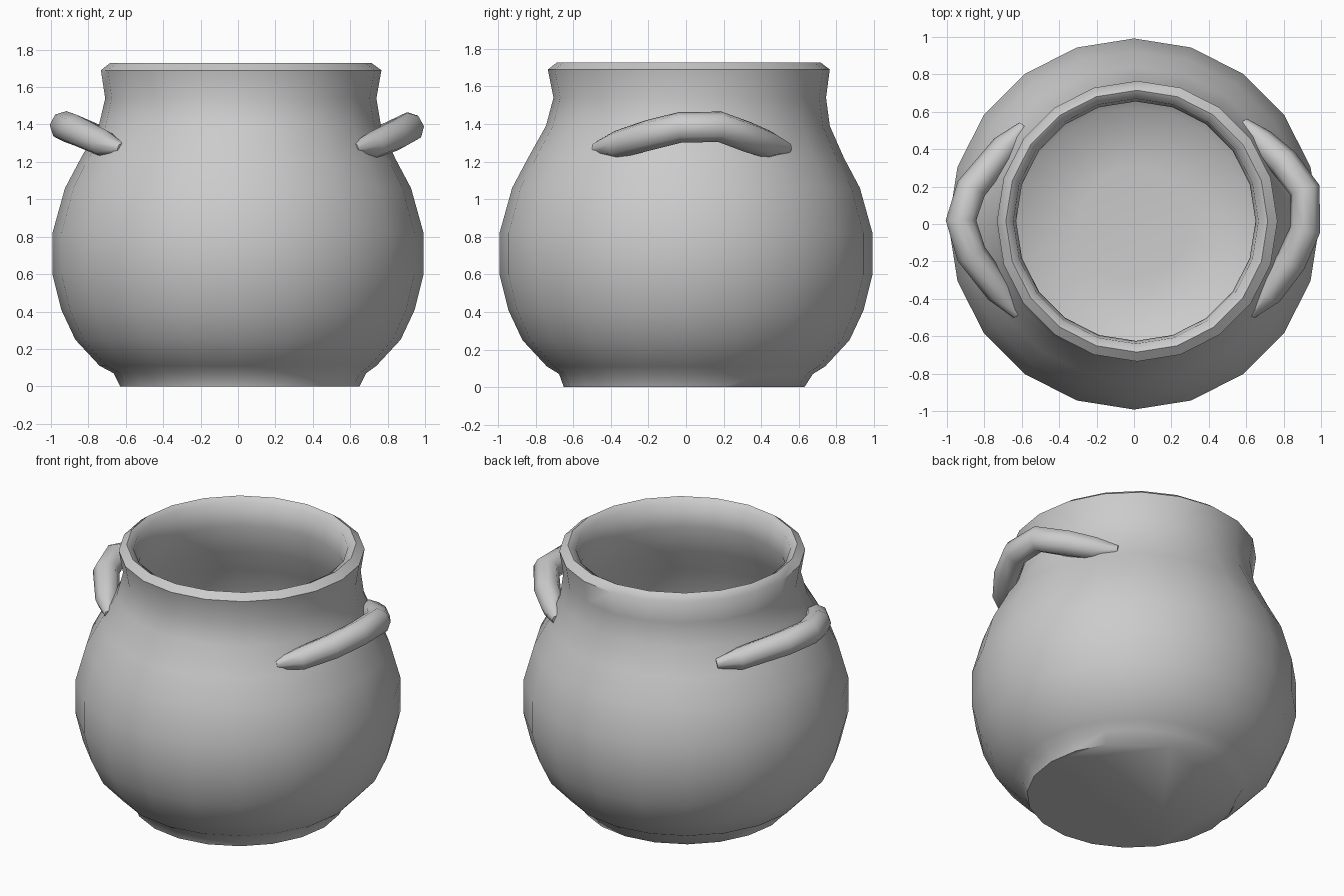
import bpy, bmesh
from math import sin, cos, pi, radians

if "Cube" in bpy.data.objects:
    bpy.data.objects.remove(bpy.data.objects["Cube"])

SIDES = 20


def smooth(obj, angle=60):
    bpy.ops.object.select_all(action='DESELECT')
    obj.select_set(True)
    bpy.context.view_layer.objects.active = obj
    bpy.ops.object.shade_smooth_by_angle(angle=radians(angle))


def lathe(name, profile):
    """Spin (radius, z, x offset, y offset) rings into a closed shell."""
    bm = bmesh.new()
    rings = []
    for r, z, ox, oy in profile:
        rings.append([bm.verts.new((ox + r * cos(2 * pi * i / SIDES),
                                    oy + r * sin(2 * pi * i / SIDES), z))
                      for i in range(SIDES)])
    for a, b in zip(rings, rings[1:]):
        for i in range(SIDES):
            j = (i + 1) % SIDES
            bm.faces.new((a[i], a[j], b[j], b[i]))
    bm.faces.new(rings[0][::-1])
    bm.faces.new(rings[-1])
    bmesh.ops.recalc_face_normals(bm, faces=bm.faces)
    mesh = bpy.data.meshes.new(name)
    bm.to_mesh(mesh)
    bm.free()
    obj = bpy.data.objects.new(name, mesh)
    bpy.context.collection.objects.link(obj)
    smooth(obj)
    return obj


def tube(name, points, radius):
    """Low-sided tube along (x, y, z, thickness factor) points."""
    curve = bpy.data.curves.new(name, 'CURVE')
    curve.dimensions = '3D'
    curve.bevel_depth = radius
    curve.bevel_resolution = 2
    curve.use_fill_caps = True
    spline = curve.splines.new('POLY')
    spline.points.add(len(points) - 1)
    for p, (x, y, z, f) in zip(spline.points, points):
        p.co = (x, y, z, 1)
        p.radius = f
    obj = bpy.data.objects.new(name, curve)
    bpy.context.collection.objects.link(obj)
    bpy.ops.object.select_all(action='DESELECT')
    obj.select_set(True)
    bpy.context.view_layer.objects.active = obj
    bpy.ops.object.convert(target='MESH')
    smooth(bpy.context.object)


# Pot: foot, round belly, neck, rolled rim, then the inner wall and floor
lathe("pot_body", [
    (0.64, 0.00, 0.01, -0.01), (0.675, 0.07, 0.01, 0.0),
    (0.74, 0.11, 0, 0), (0.87, 0.25, 0, 0), (0.945, 0.41, 0, 0),
    (0.992, 0.60, 0, 0), (0.992, 0.82, 0, 0), (0.925, 1.06, 0, 0),
    (0.84, 1.22, 0, 0), (0.755, 1.39, 0.01, 0.01), (0.725, 1.54, 0.015, 0.02),
    (0.75, 1.69, 0.017, 0.015), (0.70, 1.728, 0.015, 0.015),
    (0.655, 1.70, 0.01, 0.015), (0.64, 1.55, 0.01, 0.015),
    (0.69, 1.36, 0, 0), (0.77, 1.20, 0, 0), (0.90, 0.85, 0, 0),
    (0.90, 0.58, 0, 0), (0.80, 0.28, 0, 0), (0.62, 0.11, 0, 0),
    (0.30, 0.08, 0, 0)])

# Handles: one lug on each side, bowed outward and tapering into the wall
tube("right_handle", [
    (0.58, 0.54, 1.27, 0.4), (0.68, 0.44, 1.29, 0.9), (0.80, 0.33, 1.33, 1),
    (0.915, 0.18, 1.385, 1), (0.915, -0.03, 1.382, 1),
    (0.84, -0.20, 1.34, 1), (0.72, -0.37, 1.29, 0.9),
    (0.62, -0.48, 1.27, 0.4)], 0.082)
tube("left_handle", [
    (-0.59, 0.52, 1.28, 0.4), (-0.69, 0.41, 1.30, 0.9),
    (-0.87, 0.19, 1.37, 1), (-0.925, 0.02, 1.39, 1),
    (-0.87, -0.16, 1.37, 1), (-0.72, -0.36, 1.30, 0.9),
    (-0.62, -0.48, 1.27, 0.4)], 0.082)
